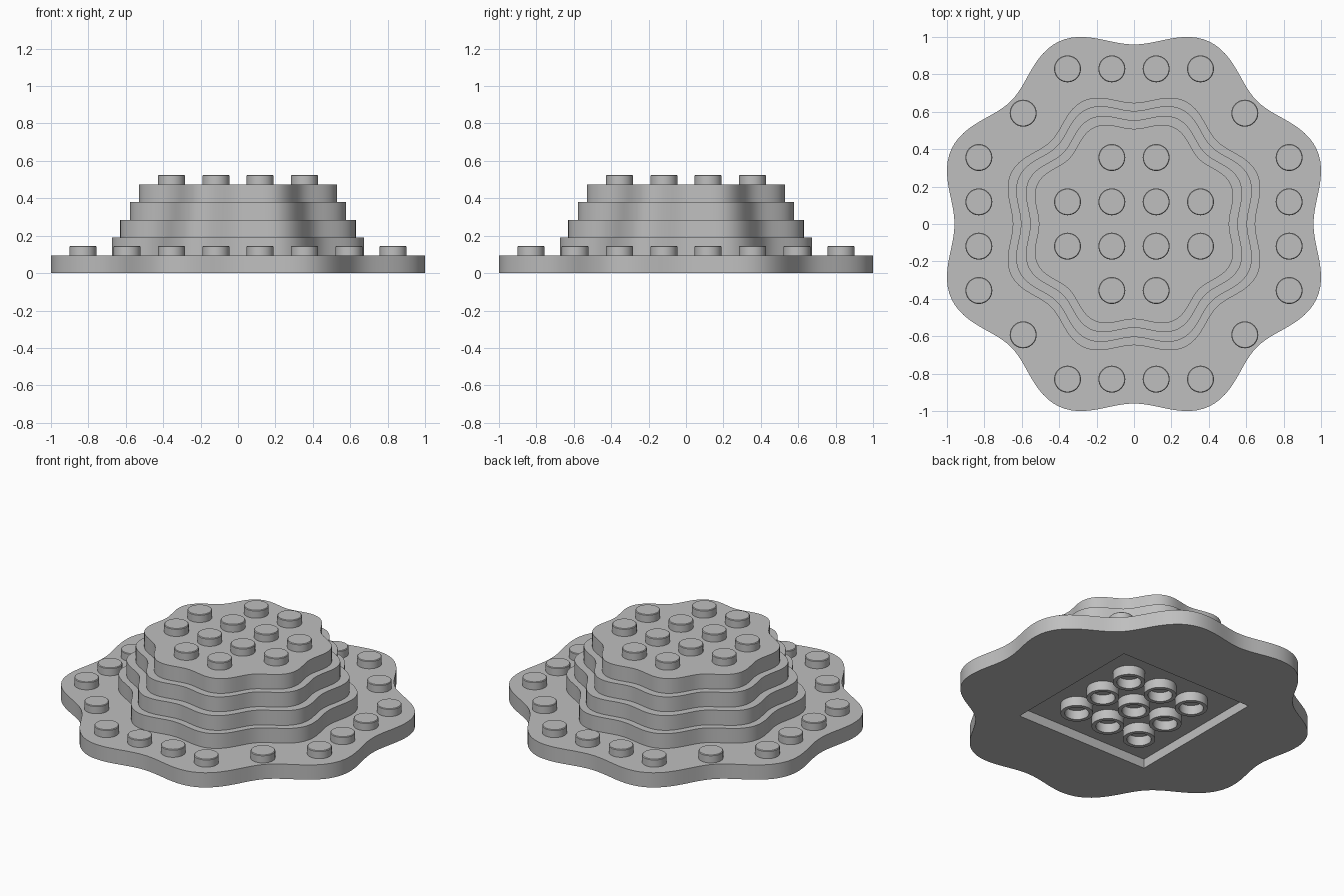
import bpy
import bmesh
from math import cos, sin, pi, radians

if "Cube" in bpy.data.objects:
    bpy.data.objects.remove(bpy.data.objects["Cube"], do_unlink=True)

PITCH = 0.237      # stud spacing
LAYER = 0.095      # plate thickness
STUD_R, STUD_H = 0.072, 0.05
TUBE_OUT, TUBE_IN = 0.095, 0.071
RECESS = 0.06

grey = bpy.data.materials.new("light grey")
grey.use_nodes = True
colour = (0.52, 0.52, 0.52, 1)
grey.diffuse_color = colour
grey.node_tree.nodes["Principled BSDF"].inputs["Base Color"].default_value = colour


def wavy_outline(scale, count=192):
    """Rounded outline with eight lobes."""
    points = []
    for i in range(count):
        a = 2 * pi * i / count
        r = scale * (1 - 0.055 * cos(8 * a) + 0.015 * cos(4 * a))
        points.append((r * cos(a), r * sin(a)))
    return points


def finish(name, bm):
    mesh = bpy.data.meshes.new(name)
    bmesh.ops.recalc_face_normals(bm, faces=bm.faces)
    bm.to_mesh(mesh)
    bm.free()
    mesh.materials.append(grey)
    obj = bpy.data.objects.new(name, mesh)
    bpy.context.collection.objects.link(obj)
    return obj


def smooth(obj):
    bpy.ops.object.select_all(action="DESELECT")
    obj.select_set(True)
    bpy.context.view_layer.objects.active = obj
    bpy.ops.object.shade_smooth_by_angle(angle=radians(30))


def plate(name, scale, bottom):
    bm = bmesh.new()
    face = bm.faces.new([bm.verts.new((x, y, bottom)) for x, y in wavy_outline(scale)])
    top = bmesh.ops.extrude_face_region(bm, geom=[face])["geom"]
    verts = [v for v in top if isinstance(v, bmesh.types.BMVert)]
    bmesh.ops.translate(bm, verts=verts, vec=(0, 0, LAYER))
    return finish(name, bm)


def lathe(bm, x, y, profile, closed, segments=40):
    """Revolve a radius/height profile around a vertical axis at x, y."""
    rings = []
    for r, z in profile:
        angles = [2 * pi * i / segments for i in range(segments)]
        rings.append([bm.verts.new((x + r * cos(a), y + r * sin(a), z)) for a in angles])
    pairs = list(zip(rings, rings[1:]))
    if closed:
        pairs.append((rings[-1], rings[0]))
    else:
        bm.faces.new(rings[-1])
    for low, high in pairs:
        for i in range(segments):
            j = (i + 1) % segments
            bm.faces.new((low[i], low[j], high[j], high[i]))


def studs(name, cells, z):
    bm = bmesh.new()
    bevel = 0.004
    profile = [(STUD_R, z), (STUD_R, z + STUD_H - bevel), (STUD_R - bevel, z + STUD_H)]
    for i, j in cells:
        lathe(bm, i * PITCH, j * PITCH, profile, False)
    smooth(finish(name, bm))


# Base plate with the square recess underneath
base = plate("base_plate", 1.0, 0)
bm = bmesh.new()
bmesh.ops.create_cube(bm, size=1)
bmesh.ops.scale(bm, verts=bm.verts, vec=(4 * PITCH, 4 * PITCH, 2 * RECESS))
cutter = finish("recess_cutter", bm)
cutter.hide_render = True
cut = base.modifiers.new("recess", "BOOLEAN")
cut.operation = "DIFFERENCE"
cut.solver = "EXACT"
cut.object = cutter
bpy.context.view_layer.objects.active = base
bpy.ops.object.modifier_apply(modifier=cut.name)
bpy.data.objects.remove(cutter, do_unlink=True)
smooth(base)

# Stepped layers
for n, scale in enumerate((0.675, 0.63, 0.578, 0.53), 1):
    smooth(plate(f"layer_{n}", scale, n * LAYER))

# Studs around the rim and on the top
steps = [-3.5, -2.5, -1.5, -0.5, 0.5, 1.5, 2.5, 3.5]
grid = [(i, j) for i in steps for j in steps]
rim = [(i, j) for i, j in grid
       if (max(abs(i), abs(j)) == 3.5 and min(abs(i), abs(j)) < 2)
       or abs(i) == abs(j) == 2.5]
crown = [(i, j) for i, j in grid if abs(i) + abs(j) <= 2]
studs("rim_studs", rim, LAYER)
studs("top_studs", crown, 5 * LAYER)

# Hollow tubes in the recess
bm = bmesh.new()
ring = [(TUBE_OUT, 0), (TUBE_OUT, RECESS), (TUBE_IN, RECESS), (TUBE_IN, 0)]
for i in (-1, 0, 1):
    for j in (-1, 0, 1):
        lathe(bm, i * PITCH, j * PITCH, ring, True)
smooth(finish("underside_tubes", bm))
